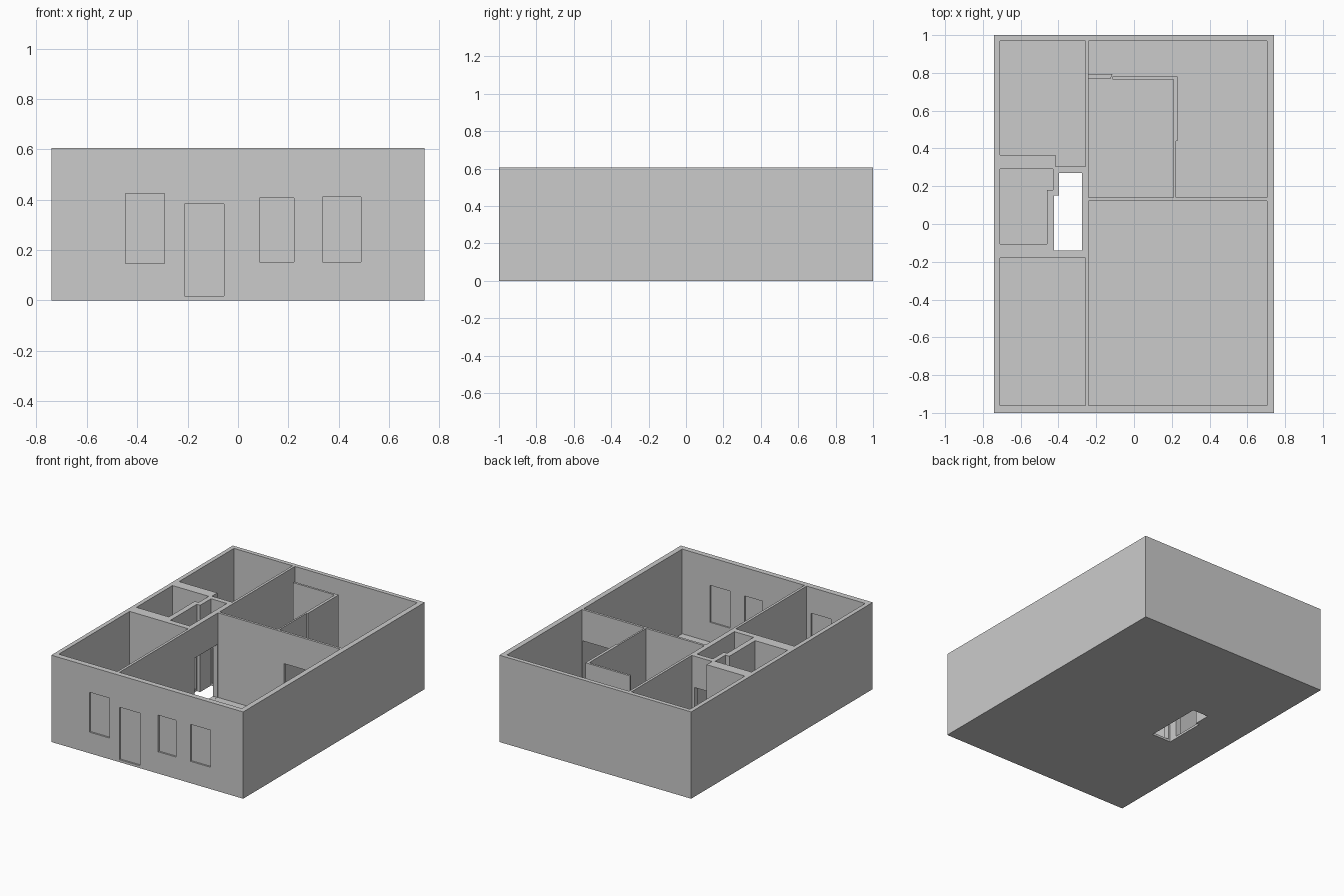
import bpy, bmesh

if "Cube" in bpy.data.objects:
    bpy.data.objects.remove(bpy.data.objects["Cube"])

H = 0.605       # wall height
FLOOR = 0.015   # slab thickness
HEAD = 0.387    # door head height


def prism(name, pts, z0, z1):
    """Extrude a plan outline from z0 up to z1."""
    bm = bmesh.new()
    face = bm.faces.new([bm.verts.new((x, y, z0)) for x, y in pts])
    top = bmesh.ops.extrude_face_region(bm, geom=[face])["geom"]
    verts = [v for v in top if isinstance(v, bmesh.types.BMVert)]
    bmesh.ops.translate(bm, verts=verts, vec=(0, 0, z1 - z0))
    bmesh.ops.recalc_face_normals(bm, faces=bm.faces)
    mesh = bpy.data.meshes.new(name)
    bm.to_mesh(mesh)
    bm.free()
    obj = bpy.data.objects.new(name, mesh)
    bpy.context.collection.objects.link(obj)
    return obj


def rect(x0, x1, y0, y1):
    return [(x0, y0), (x1, y0), (x1, y1), (x0, y1)]


# Solid block that the rooms are carved from
house = prism("house_walls_and_floor", rect(-0.74, 0.74, -1, 1), 0, H)
cutters = []

# Room outlines in plan
rooms = {
    "front_left_room": rect(-0.71, -0.258, -0.96, -0.18),
    "main_room": rect(-0.24, 0.703, -0.962, 0.123),
    "back_left_room": [(-0.71, 0.365), (-0.415, 0.365), (-0.415, 0.305),
                       (-0.258, 0.305), (-0.258, 0.97), (-0.71, 0.97)],
    "small_room": [(-0.71, -0.105), (-0.46, -0.105), (-0.46, 0.18),
                   (-0.43, 0.18), (-0.43, 0.292), (-0.71, 0.292)],
    # inner room and the L-shaped room around it, joined by a gap
    "back_right_rooms": [(-0.24, 0.14), (0.21, 0.14), (0.21, 0.765), (-0.113, 0.765),
                         (-0.113, 0.78), (0.23, 0.78), (0.23, 0.44), (0.222, 0.44),
                         (0.222, 0.14), (0.703, 0.14), (0.703, 0.97), (-0.24, 0.97)],
}
for name, pts in rooms.items():
    cutters.append(prism("cut_" + name, pts, FLOOR, H + 0.1))

# Hall has no floor
cutters.append(prism("cut_hall", [(-0.423, -0.14), (-0.275, -0.14), (-0.275, 0.27),
                                  (-0.397, 0.27), (-0.397, 0.15), (-0.423, 0.15)],
                     -0.1, H + 0.1))

# Inner doorways
doors = [
    (-0.285, -0.23, -0.135, 0.118),    # main room to hall
    (0.27, 0.70, 0.11, 0.15),          # main room to back right
    (-0.39, -0.28, 0.26, 0.315),       # hall to back left
    (-0.41, -0.285, -0.19, -0.13),     # hall to front left
    (-0.47, -0.415, -0.08, 0.14),      # hall to small room
]
for d in doors:
    cutters.append(prism("cut_doorway", rect(*d), FLOOR + 0.001, HEAD))

# Front windows and front door, recessed on both faces of the wall
openings = [(-0.447, -0.291, 0.147, 0.425), (-0.213, -0.055, 0.017, 0.383),
            (0.085, 0.222, 0.152, 0.407), (0.335, 0.489, 0.152, 0.41)]
for x0, x1, z0, z1 in openings:
    for y0, y1 in ((-1.05, -0.988), (-0.972, -0.95)):
        cutters.append(prism("cut_opening", rect(x0, x1, y0, y1), z0, z1))

# Carve and clean up
for c in cutters:
    m = house.modifiers.new("carve", 'BOOLEAN')
    m.operation = 'DIFFERENCE'
    m.solver = 'EXACT'
    m.object = c
    c.hide_render = True
bpy.context.view_layer.update()
dg = bpy.context.evaluated_depsgraph_get()
carved = bpy.data.meshes.new_from_object(house.evaluated_get(dg))
house.modifiers.clear()
house.data = carved
for c in cutters:
    bpy.data.objects.remove(c)

# Threshold in the gap of the inner room
prism("threshold", [(-0.24, 0.768), (-0.125, 0.768), (-0.113, 0.795), (-0.24, 0.795)],
      FLOOR - 0.002, FLOOR + 0.01)
